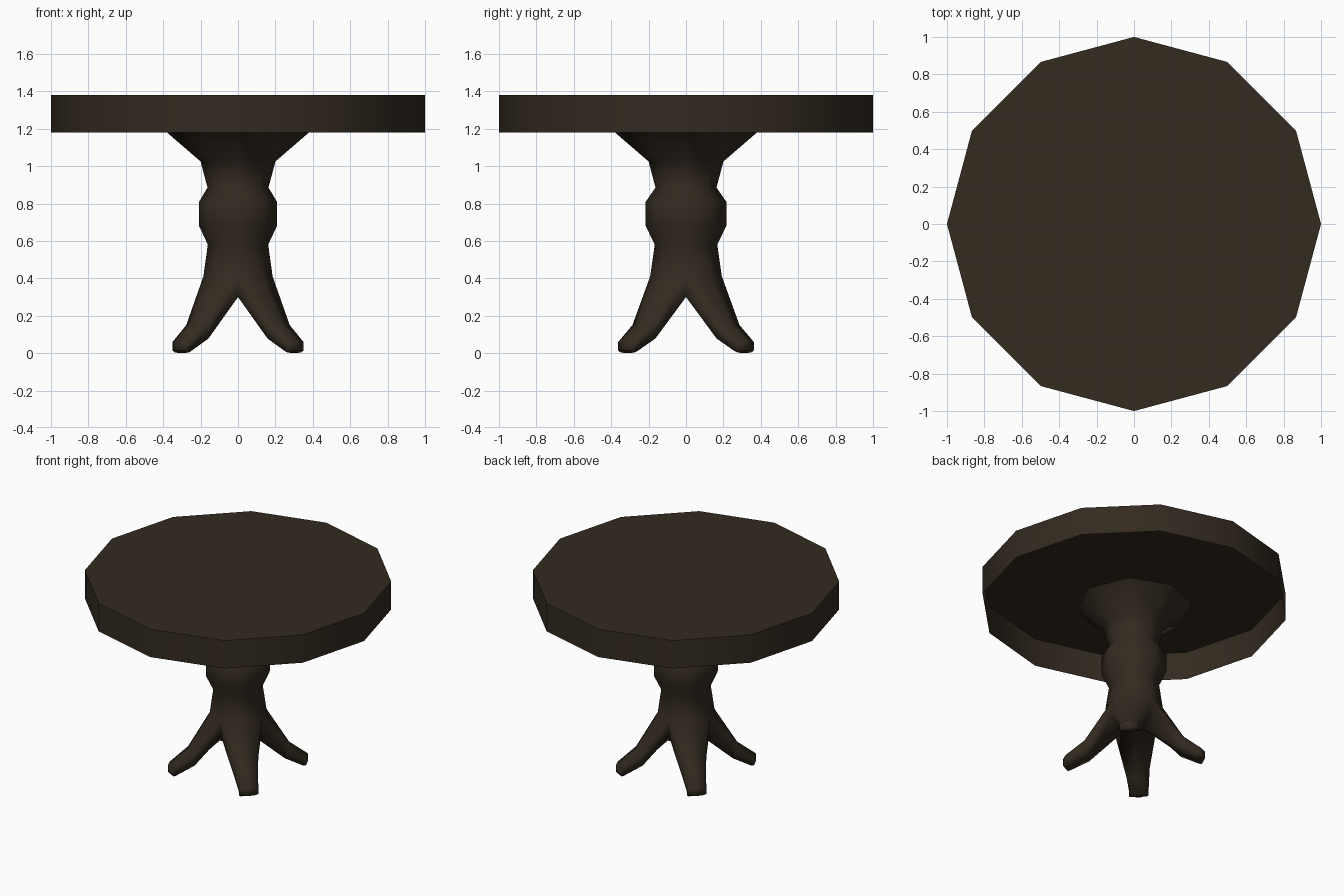
import bpy, bmesh, math
from mathutils import Matrix, Vector

if "Cube" in bpy.data.objects:
    bpy.data.objects.remove(bpy.data.objects["Cube"])

wood = bpy.data.materials.new("dark_wood")
wood.diffuse_color = (0.033, 0.0235, 0.0145, 1)
wood.use_nodes = True
wood.node_tree.nodes["Principled BSDF"].inputs["Base Color"].default_value = wood.diffuse_color


def finish(bm, name, angle):
    bmesh.ops.remove_doubles(bm, verts=bm.verts, dist=0.0005)
    bmesh.ops.recalc_face_normals(bm, faces=bm.faces)
    me = bpy.data.meshes.new(name)
    bm.to_mesh(me)
    bm.free()
    me.materials.append(wood)
    ob = bpy.data.objects.new(name, me)
    bpy.context.collection.objects.link(ob)
    bpy.ops.object.select_all(action='DESELECT')
    ob.select_set(True)
    bpy.context.view_layer.objects.active = ob
    bpy.ops.object.shade_smooth_by_angle(angle=math.radians(angle))
    return ob


def bridge(bm, a, b):
    n = len(a)
    for i in range(n):
        j = (i + 1) % n
        bm.faces.new((a[i], a[j], b[j], b[i]))


# Table top: twelve-sided shell, closed above and hollow below
bm = bmesh.new()
rims = [[bm.verts.new((math.cos(k * math.pi / 6), math.sin(k * math.pi / 6), z))
         for k in range(12)] for z in (1.18, 1.38)]
bridge(bm, *rims)
bm.faces.new(rims[1])
finish(bm, "table_top", 40)

# Pedestal: eight-sided turned column, open at its flared top
bm = bmesh.new()
profile = [(0.38, 1.18), (0.2, 1.025), (0.163, 0.885), (0.21, 0.81),
           (0.21, 0.68), (0.163, 0.58), (0.187, 0.41)]
rings = [[bm.verts.new((r * math.cos(k * math.pi / 4), r * math.sin(k * math.pi / 4), z))
          for k in range(8)] for r, z in profile]
for a, b in zip(rings, rings[1:]):
    bridge(bm, a, b)

# Four diagonal legs, each lofted out of one quarter of the column.
# Section: outer middle, outer side, inner side, inner middle as (radius, half width, z)
h = 0.187 / math.sqrt(2)
sections = [
    [(0.187, 0, 0.41), (h, h, 0.41), (h, h, 0.30), (0, 0, 0.31)],
    [(0.337, 0, 0.16), (0.315, 0.08, 0.15), (0.296, 0.07, 0.078), (0.285, 0, 0.07)],
    [(0.46, 0, 0.065), (0.438, 0.064, 0.058), (0.415, 0.055, 0.01), (0.40, 0, 0.008)],
    [(0.46, 0, 0.014), (0.438, 0.064, 0.014), (0.43, 0.05, 0.003), (0.43, 0, 0.0)],
]
for q in range(4):
    turn = Matrix.Rotation(math.radians(45 + 90 * q), 4, 'Z')
    loops = []
    for m, s, i, c in sections:
        pts = [m, s, i, c, (i[0], -i[1], i[2]), (s[0], -s[1], s[2])]
        loops.append([bm.verts.new(turn @ Vector(p)) for p in pts])
    for a, b in zip(loops, loops[1:]):
        bridge(bm, a, b)
    bm.faces.new(loops[-1])

# The base is very slightly deeper than it is wide
for v in bm.verts:
    if v.co.z < 0.85:
        v.co.x *= 0.99
        v.co.y *= 1.025
finish(bm, "pedestal", 100)
